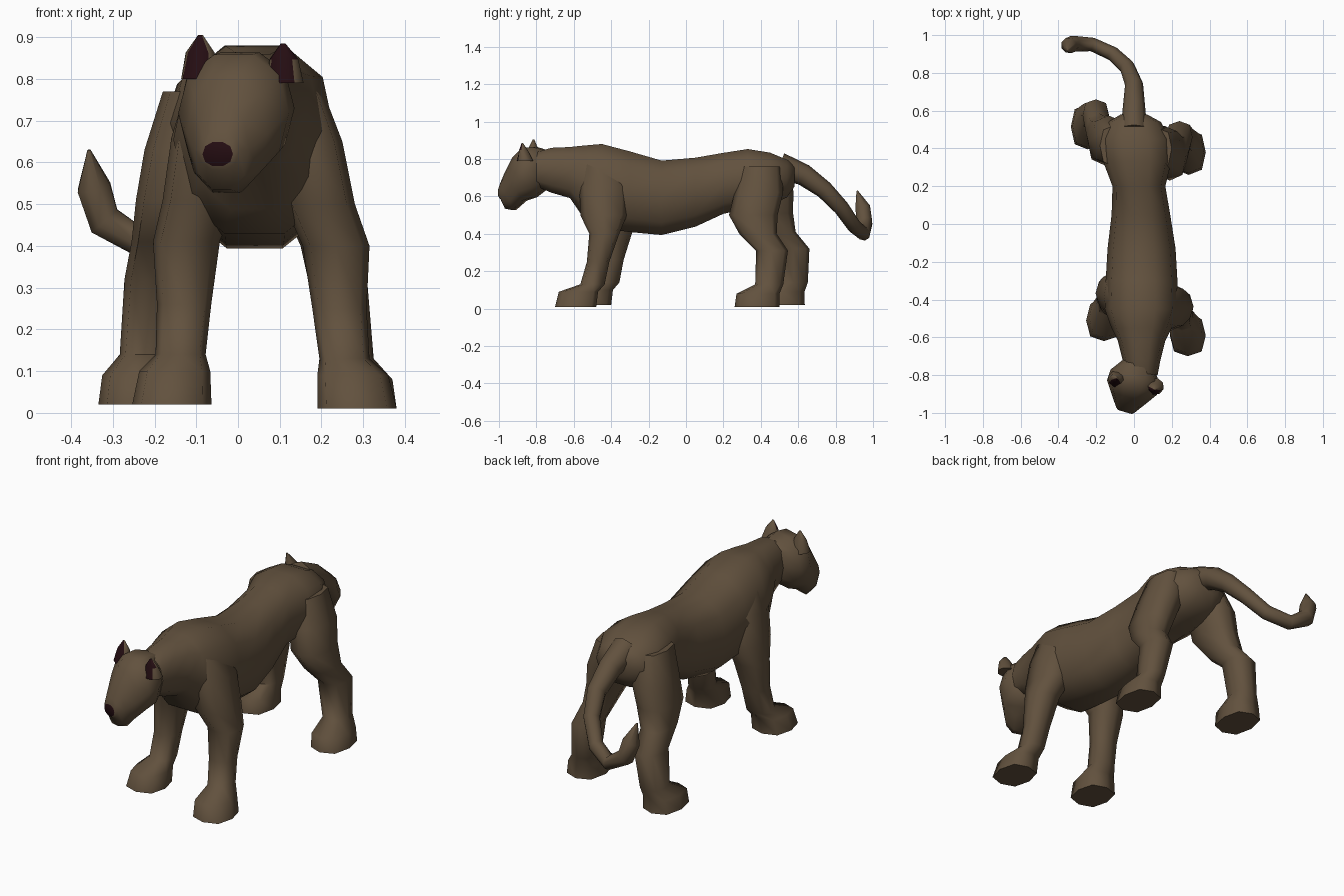
import bpy, bmesh, math
from mathutils import Vector

cube = bpy.data.objects.get("Cube")
if cube:
    bpy.data.objects.remove(cube, do_unlink=True)


def material(name, rgb):
    mat = bpy.data.materials.new(name)
    mat.use_nodes = True
    mat.diffuse_color = (*rgb, 1)
    mat.node_tree.nodes["Principled BSDF"].inputs["Base Color"].default_value = (*rgb, 1)
    return mat


FUR = material("brown fur", (0.122, 0.083, 0.048))
DARK = material("dark maroon", (0.018, 0.004, 0.006))
X, Y, Z = Vector((1, 0, 0)), Vector((0, 1, 0)), Vector((0, 0, 1))


def loft(name, rings, sides=8, power=0.75, dark_rule=None):
    """Skin rounded rings, each given as (centre, half-axis u, half-axis v)."""
    bm = bmesh.new()
    loops = []
    for centre, u, v in rings:
        loop = []
        for i in range(sides):
            angle = math.tau * i / sides
            c, s = math.cos(angle), math.sin(angle)
            point = centre + u * math.copysign(abs(c) ** power, c) + v * math.copysign(abs(s) ** power, s)
            loop.append(bm.verts.new(point))
        loops.append(loop)
    for a, b in zip(loops, loops[1:]):
        for i in range(sides):
            j = (i + 1) % sides
            bm.faces.new((a[i], a[j], b[j], b[i]))
    bm.faces.new(loops[0])
    bm.faces.new(loops[-1])
    bmesh.ops.recalc_face_normals(bm, faces=bm.faces)
    if dark_rule:
        for face in bm.faces:
            face.material_index = int(dark_rule(face))
    mesh = bpy.data.meshes.new(name)
    bm.to_mesh(mesh)
    bm.free()
    mesh.materials.append(FUR)
    mesh.materials.append(DARK)
    obj = bpy.data.objects.new(name, mesh)
    bpy.context.collection.objects.link(obj)
    bpy.ops.object.select_all(action='DESELECT')
    obj.select_set(True)
    bpy.context.view_layer.objects.active = obj
    bpy.ops.object.shade_smooth_by_angle(angle=math.radians(60))


def upright_rings(rows, centre_at, across):
    """Rings standing on edge, from rows of distance, top, bottom, half width."""
    return [(centre_at(d) + Z * (top + bottom) / 2, across * width, Z * (top - bottom) / 2)
            for d, top, bottom, width in rows]


# Torso and neck, neck first; the spine bends back to the middle at the hips
torso = [(-.8, .84, .65, .085), (-.72, .865, .615, .1), (-.62, .87, .585, .125), (-.55, .88, .48, .16),
         (-.45, .89, .42, .195), (-.3, .85, .4, .19), (-.13, .8, .385, .18), (.05, .815, .43, .155),
         (.2, .84, .5, .14), (.33, .86, .53, .18), (.45, .84, .55, .185), (.54, .8, .59, .14),
         (.58, .775, .65, .07)]
loft("torso", upright_rings(torso, lambda y: Y * y + X * (.04 - .07 * max(0, y)), X), sides=10, power=0.85)

# Head, turned a little to its right, with a dark nose on the end of the muzzle
forward = Vector((-.28, -.96, 0))
side = Vector((.96, -.28, 0))
head_base = Vector((.02, -.76, 0))
head = [(-.02, .85, .64, .085), (.05, .87, .59, .135), (.11, .865, .57, .138), (.165, .815, .52, .1),
        (.21, .735, .53, .068), (.235, .68, .58, .05), (.245, .65, .59, .038)]
loft("head", upright_rings(head, lambda d: head_base + forward * d, side), sides=10, power=0.9,
     dark_rule=lambda face: face.normal.dot(forward) > .95 and face.calc_center_median().y < -.98)


# Ears with dark fronts
def ear(name, base, tip):
    rings = [(base, side * .046, forward * .045),
             (base.lerp(tip, .6), side * .036, forward * .024),
             (tip, side * .006, forward * .004)]
    loft(name, rings, power=1, dark_rule=lambda face: face.normal.dot(forward) > .45 and face.normal.z < .8)


ear("left_ear", Vector((.113, -.86, .79)), Vector((.108, -.875, .885)))
ear("right_ear", Vector((-.092, -.82, .8)), Vector((-.09, -.815, .905)))


# Legs in pairs, top to paw: height, centre x, centre y, half width, half length.
# The right leg mirrors the left with less splay and swings backward towards the paw.
def leg_pair(name, rows, right_top, splay, swing, swing_fade):
    left, right = [], []
    left_top = rows[0][1]
    for z, x, y, width, length in rows:
        axes = (X * width, Y * length)
        left.append((Vector((x, y, z)), *axes))
        right_x = right_top - splay * (x - left_top)
        right.append((Vector((right_x, y + swing - swing_fade * z * z, z + .01)), *axes))
    loft(name + "_left_leg", left)
    loft(name + "_right_leg", right)


front = [(.78, .13, -.46, .07, .09), (.65, .165, -.44, .085, .13), (.5, .195, -.44, .085, .125),
         (.4, .235, -.437, .08, .08), (.25, .243, -.47, .065, .06), (.13, .255, -.5, .06, .065),
         (.09, .275, -.575, .085, .105), (.01, .285, -.59, .095, .11)]
hind = [(.76, .12, .4, .08, .11), (.62, .16, .39, .09, .13), (.5, .19, .36, .085, .13),
        (.4, .22, .385, .07, .1), (.31, .24, .46, .07, .085), (.13, .265, .445, .06, .075),
        (.08, .285, .385, .085, .115), (.01, .29, .38, .09, .12)]
leg_pair("front", front, right_top=-.05, splay=.7, swing=.08, swing_fade=.06)
leg_pair("hind", hind, right_top=-.1, splay=.85, swing=.135, swing_fade=.21)

# Tail, curling up to a point, with rings square to its path
path = [Vector(p) for p in ((0, .5, .765), (0, .63, .715), (0, .74, .635), (-.035, .83, .54), (-.11, .9, .44),
                            (-.22, .95, .4), (-.32, .955, .46), (-.345, .945, .54), (-.357, .915, .63))]
radii = (.07, .058, .048, .042, .038, .037, .044, .043, .004)
rings, u = [], X
for i, (point, radius) in enumerate(zip(path, radii)):
    tangent = (path[min(i + 1, len(path) - 1)] - path[max(i - 1, 0)]).normalized()
    u = (u - tangent * u.dot(tangent)).normalized()
    rings.append((point, u * radius, tangent.cross(u) * radius))
loft("tail", rings, power=1)
